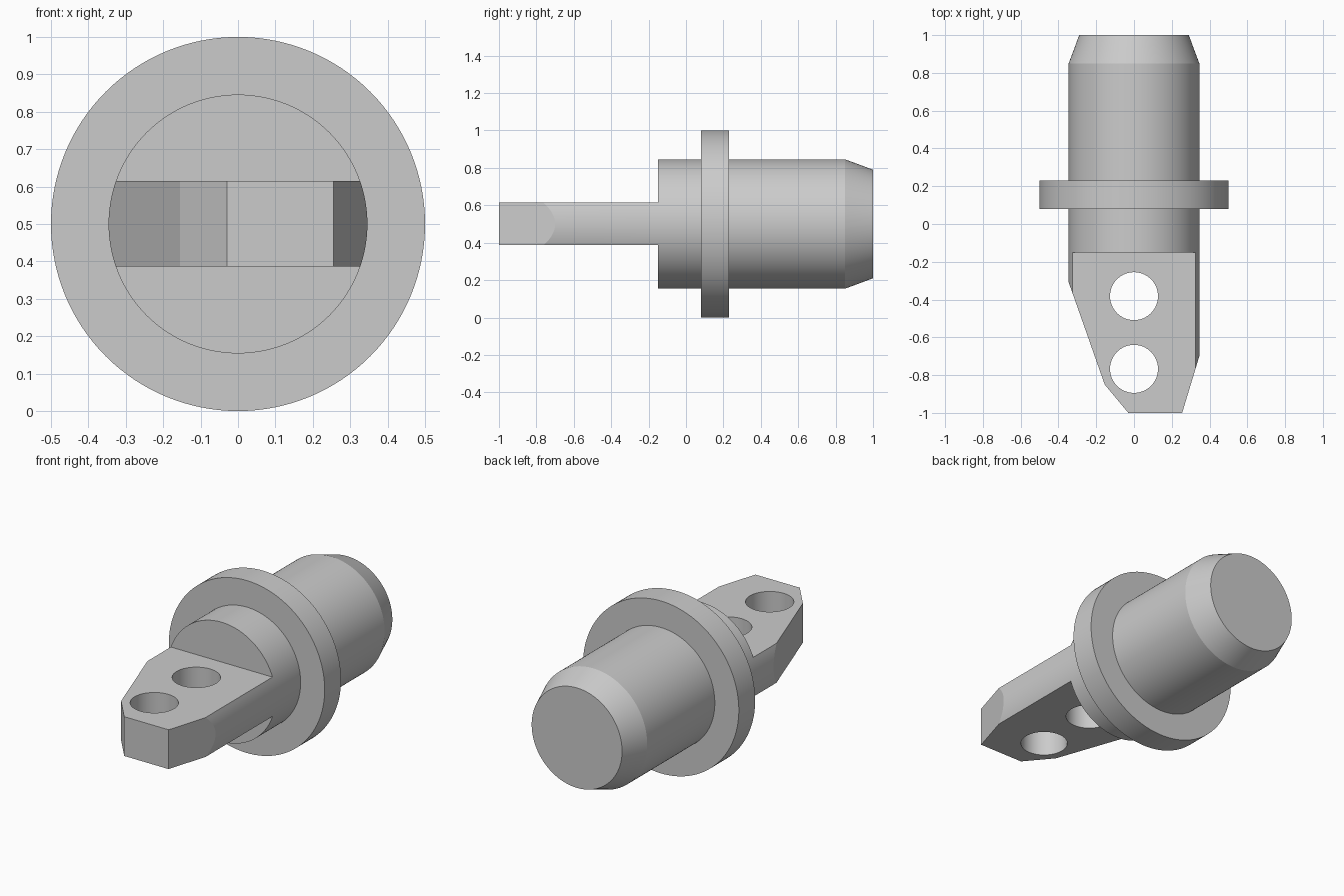
import bpy, bmesh, math
from mathutils import Matrix

if "Cube" in bpy.data.objects:
    bpy.data.objects.remove(bpy.data.objects["Cube"])

CZ = 0.5          # axis height
R = 0.346         # shank radius
SHOULDER = -0.15  # where the tongue meets the shank

grey = bpy.data.materials.new("plain grey")
grey.diffuse_color = (0.6, 0.6, 0.6, 1)
grey.use_nodes = True
grey.node_tree.nodes["Principled BSDF"].inputs["Base Color"].default_value = grey.diffuse_color


def add_object(name, bm):
    bmesh.ops.recalc_face_normals(bm, faces=bm.faces)
    mesh = bpy.data.meshes.new(name)
    bm.to_mesh(mesh)
    bm.free()
    mesh.materials.append(grey)
    ob = bpy.data.objects.new(name, mesh)
    bpy.context.collection.objects.link(ob)
    return ob


def lathe(name, profile, sides=128):
    """Revolve (y, radius) points about the lengthwise axis, with flat caps."""
    bm = bmesh.new()
    rings = []
    for y, r in profile:
        rings.append([bm.verts.new((r * math.cos(a), y, CZ + r * math.sin(a)))
                      for a in (2 * math.pi * i / sides for i in range(sides))])
    for a, b in zip(rings, rings[1:]):
        for i in range(sides):
            j = (i + 1) % sides
            bm.faces.new((a[i], a[j], b[j], b[i]))
    bm.faces.new(rings[0])
    bm.faces.new(rings[-1])
    return add_object(name, bm)


def prism(name, outline, z0, z1):
    """Extrude an xy outline between two heights."""
    bm = bmesh.new()
    face = bm.faces.new([bm.verts.new((x, y, z0)) for x, y in outline])
    new = bmesh.ops.extrude_face_region(bm, geom=[face])["geom"]
    bmesh.ops.translate(bm, vec=(0, 0, z1 - z0),
                        verts=[v for v in new if isinstance(v, bmesh.types.BMVert)])
    return add_object(name, bm)


def boolean(ob, cutter, operation):
    mod = ob.modifiers.new(operation.lower(), 'BOOLEAN')
    mod.operation, mod.solver, mod.object = operation, 'EXACT', cutter
    bpy.context.view_layer.objects.active = ob
    bpy.ops.object.modifier_apply(modifier=mod.name)
    bpy.data.objects.remove(cutter)


# Shank with collar and tapered end
shank = lathe("collared_shank", [
    (SHOULDER, R), (0.08, R), (0.08, 0.5), (0.23, 0.5),
    (0.23, R), (0.85, R), (1.0, 0.29)])

# Tongue: round bar trimmed to a flat, pointed slab
tongue = lathe("drilled_tongue", [(-1.1, R), (SHOULDER, R)])
slab = prism("slab_cutter", [
    (-0.37, 0.0), (-0.37, -0.24), (-0.155, -0.85), (-0.03, -1.0),
    (0.255, -1.0), (0.37, -0.62), (0.37, 0.0)], 0.387, 0.615)
boolean(tongue, slab, 'INTERSECT')

# Two through holes
for y in (-0.382, -0.767):
    bm = bmesh.new()
    bmesh.ops.create_cone(bm, cap_ends=True, segments=64, radius1=0.127,
                          radius2=0.127, depth=1,
                          matrix=Matrix.Translation((0, y, CZ)))
    boolean(tongue, add_object("hole_cutter", bm), 'DIFFERENCE')

# Smooth round surfaces, keep edges crisp
for ob in (shank, tongue):
    bpy.ops.object.select_all(action='DESELECT')
    ob.select_set(True)
    bpy.context.view_layer.objects.active = ob
    bpy.ops.object.shade_smooth_by_angle(angle=math.radians(15))
